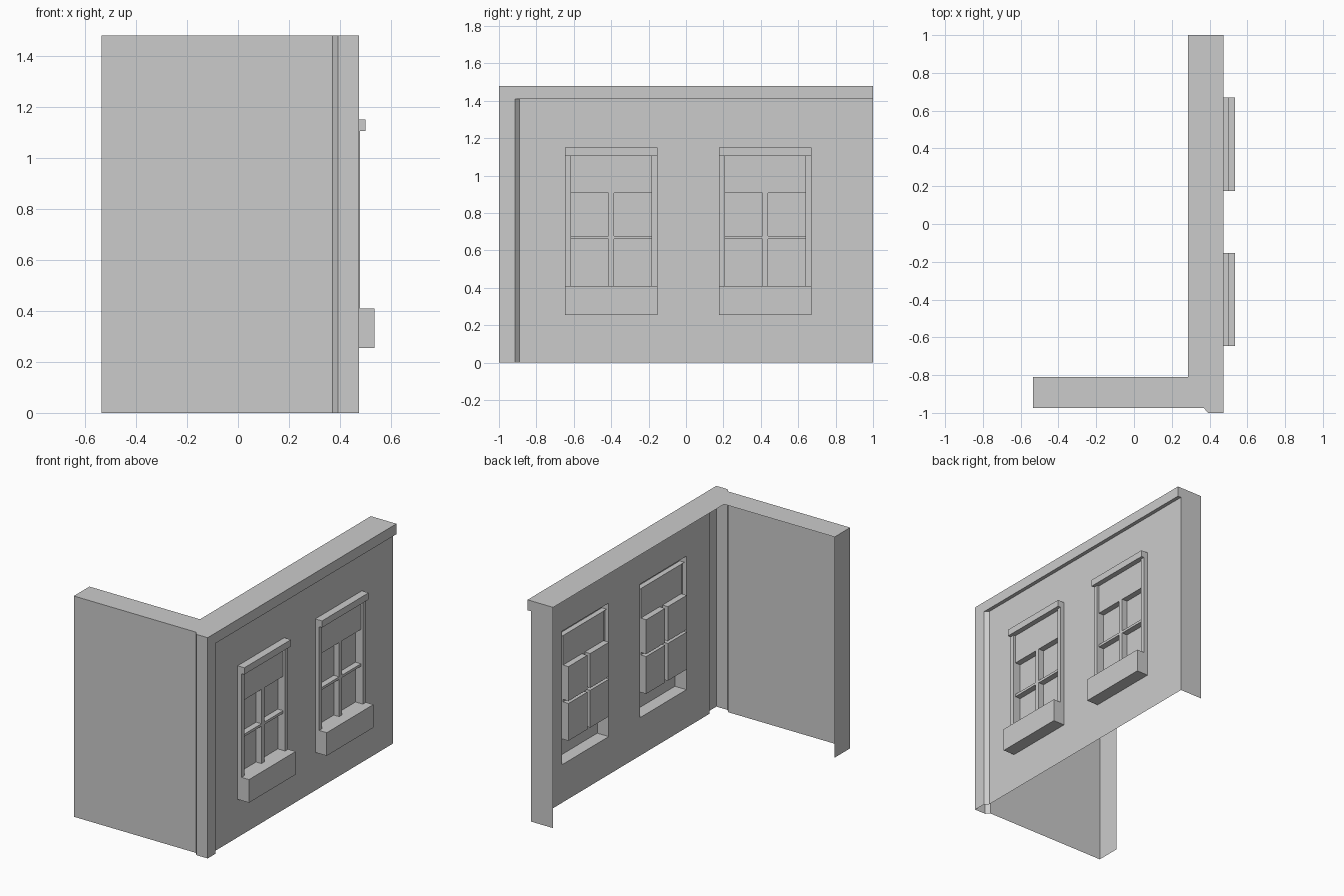
import bpy, bmesh

if "Cube" in bpy.data.objects:
    bpy.data.objects.remove(bpy.data.objects["Cube"])


def rect(bm, lo, hi, sign=1):
    """Axis-aligned rectangle; the zero-extent axis is the normal, pointing along sign."""
    ax = min(range(3), key=lambda i: abs(hi[i] - lo[i]))
    u, v = [i for i in range(3) if i != ax]
    pts = []
    for a, b in ((lo, lo), (hi, lo), (hi, hi), (lo, hi)):
        p = list(lo)
        p[u], p[v] = a[u], b[v]
        pts.append(bm.verts.new(p))
    f = bm.faces.new(pts)
    f.normal_update()
    if f.normal[ax] * sign < 0:
        f.normal_flip()


def finish(bm, name):
    bmesh.ops.remove_doubles(bm, verts=bm.verts, dist=1e-5)
    me = bpy.data.meshes.new(name)
    bm.to_mesh(me)
    bm.free()
    ob = bpy.data.objects.new(name, me)
    bpy.context.collection.objects.link(ob)
    return ob


H, LIP = 1.48, 1.41            # wall height, underside of the top lip
WALL, OUT = 0.45, 0.475        # wall plane, lip and corner plane
INNER, END = 0.285, -0.535     # inner top edge, far end of the side wall
SIDE, SIDE_IN = -0.975, -0.81  # side wall plane and its inner top edge
CENTRES = (-0.40, 0.423)       # window centres along y
HW = 0.247                     # window half width
SILL0, SILL1, HEAD0, HEAD1 = 0.255, 0.41, 1.105, 1.15

# Long wall: open-backed sheet with two window holes and an end return
bm = bmesh.new()
ys = [-0.89] + [c + s * HW for c in CENTRES for s in (-1, 1)] + [1]
zs = [0, SILL0, HEAD1, LIP]
for i in range(5):
    for j in range(3):
        if not (i in (1, 3) and j == 1):
            rect(bm, (WALL, ys[i], zs[j]), (WALL, ys[i + 1], zs[j + 1]))
rect(bm, (INNER, 1, 0), (WALL, 1, LIP))
finish(bm, "long_wall")

# Lip along the top of the long wall
bm = bmesh.new()
rect(bm, (OUT, -0.915, LIP), (OUT, 1, H))
rect(bm, (WALL, -0.915, LIP), (OUT, 1, LIP), -1)
rect(bm, (INNER, 1, LIP), (OUT, 1, H))
finish(bm, "top_lip")

# Side wall and corner post: one plan outline extruded upward
bm = bmesh.new()
plan = [(END, SIDE_IN), (END, SIDE), (0.37, SIDE), (0.392, -1), (OUT, -1), (OUT, -0.915), (WALL, -0.89)]
for n, (a, b) in enumerate(zip(plan, plan[1:])):
    top = LIP if n == 5 else H
    bm.faces.new([bm.verts.new(p) for p in ((*a, 0), (*b, 0), (*b, top), (*a, top))])
finish(bm, "side_wall_and_corner_post")

# Flat L-shaped wall top
bm = bmesh.new()
top = plan[:5] + [(OUT, 1), (INNER, 1), (INNER, SIDE_IN)]
bm.faces.new([bm.verts.new((x, y, H)) for x, y in top])
finish(bm, "wall_top")


def window(c, tag):
    face, pane, frame = 0.465, 0.425, 0.479
    y0, y1 = c - HW, c + HW
    i0, i1 = y0 + 0.032, y1 - 0.032
    # Hollow header and sill boxes
    for name, x, z0, z1, bx, tx in (("header", 0.50, HEAD0, HEAD1, face, WALL),
                                    ("sill", 0.535, SILL0, SILL1, WALL, face)):
        bm = bmesh.new()
        rect(bm, (x, y0, z0), (x, y1, z1))
        for y, s in ((y0, -1), (y1, 1)):
            rect(bm, (WALL, y, z0), (x, y, z1), s)
        rect(bm, (bx, y0, z0), (x, y1, z0), -1)
        rect(bm, (tx, y0, z1), (x, y1, z1), 1)
        finish(bm, f"window_{name}_{tag}")
    # Side frames
    bm = bmesh.new()
    for o, i, s in ((y0, i0, -1), (y1, i1, 1)):
        rect(bm, (WALL, o, SILL1), (frame, o, HEAD0), s)
        rect(bm, (frame, min(o, i), SILL1), (frame, max(o, i), HEAD0))
        rect(bm, (face, i, SILL1), (frame, i, HEAD0), -s)
    finish(bm, f"window_side_frames_{tag}")
    # Upper panel and glazing bars
    bm = bmesh.new()
    za, zb, zc = 0.66, 0.677, 0.907
    m0, m1 = c - 0.015, c + 0.015
    rect(bm, (face, i0, zc), (face, i1, HEAD0))
    rect(bm, (face, m0, SILL1), (face, m1, zc))
    for a, b in ((i0, m0), (m1, i1)):
        rect(bm, (face, a, za), (face, b, zb))
    finish(bm, f"window_panel_and_bars_{tag}")
    # Four recessed panes with reveals
    bm = bmesh.new()
    for a, b in ((i0, m0), (m1, i1)):
        for d, e in ((SILL1, za), (zb, zc)):
            rect(bm, (pane, a, d), (pane, b, e))
            for s, y, z in ((1, a, d), (-1, b, e)):
                rect(bm, (pane, y, d), (face, y, e), s)
                rect(bm, (pane, a, z), (face, b, z), s)
    finish(bm, f"window_panes_{tag}")


for c, tag in zip(CENTRES, ("near", "far")):
    window(c, tag)

# Centre the whole corner on x
for ob in bpy.context.collection.objects:
    ob.data.update()
